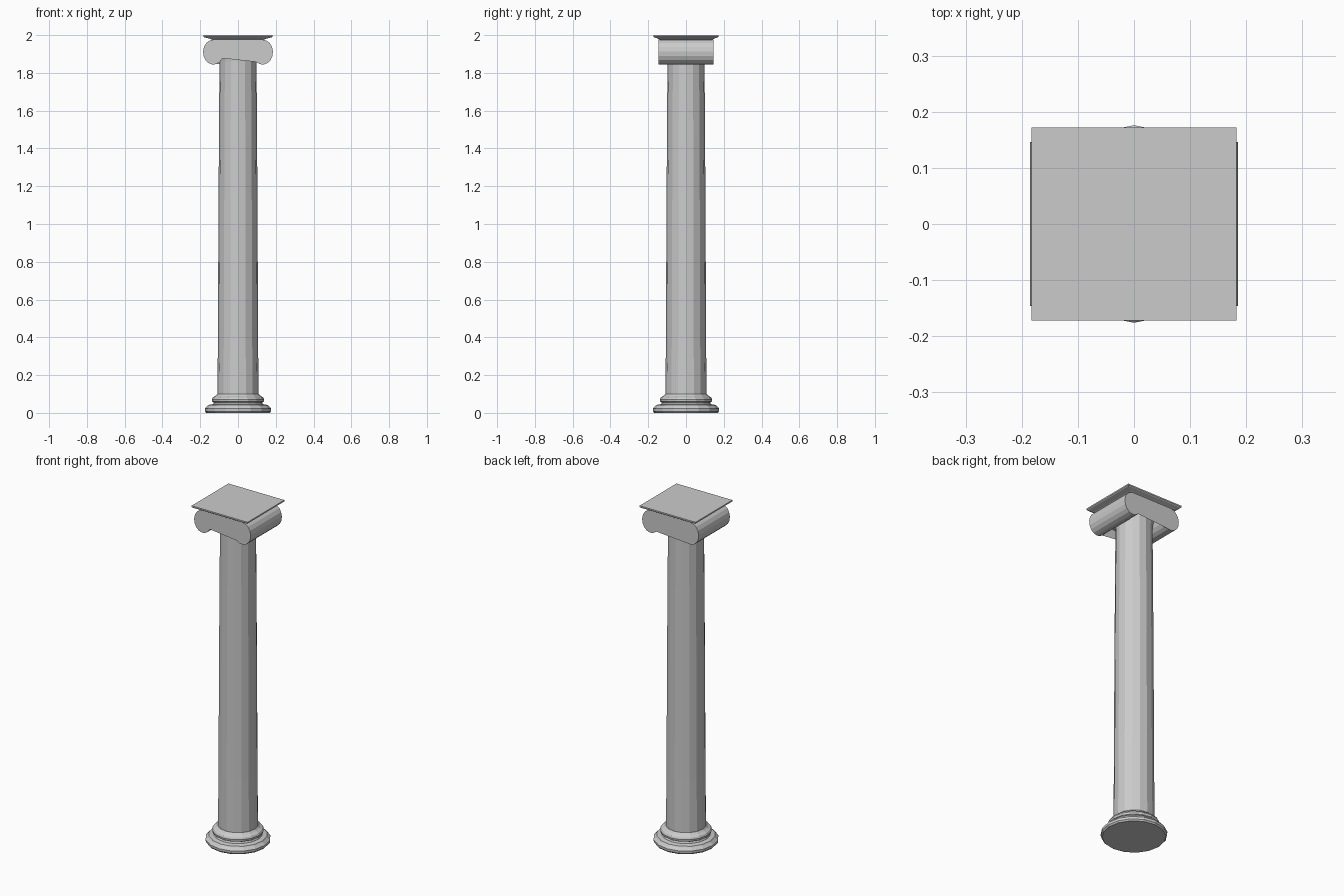
import bpy, bmesh, math

cube = bpy.data.objects.get("Cube")
if cube:
    bpy.data.objects.remove(cube, do_unlink=True)

SIDES = 16

stone = bpy.data.materials.new("grey_stone")
stone.use_nodes = True
stone.diffuse_color = (0.6, 0.6, 0.6, 1)
stone.node_tree.nodes["Principled BSDF"].inputs["Base Color"].default_value = (0.6, 0.6, 0.6, 1)


def add_object(name, bm):
    bmesh.ops.recalc_face_normals(bm, faces=bm.faces)
    mesh = bpy.data.meshes.new(name)
    bm.to_mesh(mesh)
    bm.free()
    mesh.materials.append(stone)
    obj = bpy.data.objects.new(name, mesh)
    bpy.context.collection.objects.link(obj)
    return obj


def loft(name, rings):
    """Bridge stacked rings of equal length and cap both ends."""
    bm = bmesh.new()
    loops = [[bm.verts.new(p) for p in ring] for ring in rings]
    n = len(loops[0])
    for low, high in zip(loops, loops[1:]):
        for i in range(n):
            j = (i + 1) % n
            bm.faces.new((low[i], low[j], high[j], high[i]))
    bm.faces.new(loops[0][::-1])
    bm.faces.new(loops[-1])
    return add_object(name, bm)


def lathe(name, profile):
    angles = [math.tau * i / SIDES for i in range(SIDES)]
    return loft(name, [[(r * math.cos(a), r * math.sin(a), z) for a in angles]
                       for r, z in profile])


def rectangle(x, y, z):
    return [(-x, -y, z), (x, -y, z), (x, y, z), (-x, y, z)]


# Moulded base: two rounded rings with a groove between
lathe("base", [(0.168, 0), (0.175, 0.008), (0.176, 0.022), (0.162, 0.036),
               (0.158, 0.042), (0.132, 0.046), (0.128, 0.055), (0.137, 0.06),
               (0.139, 0.072), (0.134, 0.082), (0.12, 0.09), (0.11, 0.1)])

# Gently tapering shaft
lathe("shaft", [(0.109, 0.098), (0.106, 0.42), (0.104, 0.95),
                (0.101, 1.46), (0.098, 1.87)])

# Flared neck under the scrolls
lathe("neck", [(0.098, 1.86), (0.1, 1.89), (0.108, 1.915),
               (0.123, 1.938), (0.14, 1.95), (0.14, 1.972)])

# Scroll block: half outline from the middle of the sag round to the top
half = [(0.035, 1.921), (0.07, 1.931), (0.1, 1.946)]
for i in range(15):
    a = math.radians(35 - 305 * i / 14)
    half.append((0.13 - 0.055 * math.cos(a), 1.91 + 0.066 * math.sin(a)))
outline = [(0, 1.918)] + half + [(-x, z) for x, z in reversed(half)]
loft("scrolls", [[(x, y, z) for x, z in outline] for y in (-0.146, 0.146)])

# Thin square slab with a sloped underside
loft("top_slab", [rectangle(0.13, 0.135, 1.974), rectangle(0.15, 0.148, 1.981),
                  rectangle(0.178, 0.168, 1.988), rectangle(0.183, 0.172, 1.992),
                  rectangle(0.183, 0.172, 2.0)])
